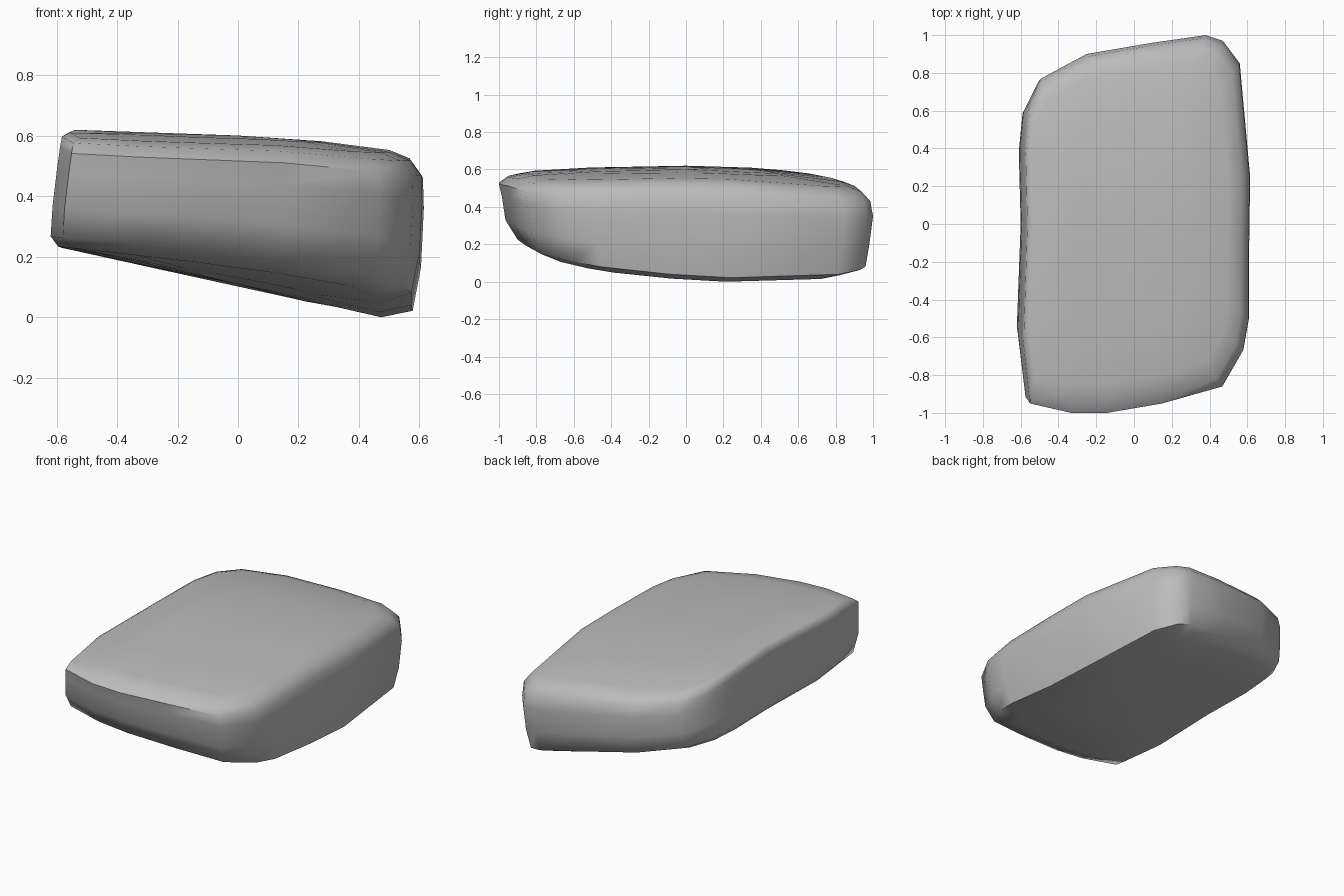
import bpy
import bmesh
import math

cube = bpy.data.objects.get("Cube")
if cube:
    bpy.data.objects.remove(cube, do_unlink=True)

# Plain stone colour
stone = bpy.data.materials.new("stone grey")
stone.use_nodes = True
colour = (0.5, 0.5, 0.5, 1)
stone.diffuse_color = colour
stone.node_tree.nodes["Principled BSDF"].inputs["Base Color"].default_value = colour

# Plan outline of the boulder, counterclockwise from the front right corner
outline = [(-.58, -.95), (-.35, -1), (-.15, -1), (.15, -.95), (.47, -.86),
           (.58, -.67), (.61, -.5), (.61, -.1), (.615, .25), (.56, .85),
           (.47, .97), (.38, 1), (.1, .96), (-.26, .9), (-.51, .77),
           (-.59, .61), (-.61, .4), (-.6, 0), (-.62, -.6)]


def top_height(x, y):
    """Gently domed upper surface that falls towards the left and the back."""
    droop = .09 if y > 0 else .04
    return .6 - .035 * x - .12 * max(x, 0) ** 2 - droop * y * y


def bottom_height(x, y):
    """Underside that slopes down to the left and lifts at the front."""
    return .1 - .22 * x + .075 * (x + .62) * (y - .4) ** 2


# Each ring: height fraction, then how far the outline reaches right, left, front, back
rings = [
    (0, .5, .4, .4, .5),
    (0, .96, .77, .78, .85),
    (.08, 1, .94, .9, .96),
    (.35, .99, .985, .965, .98),
    (.7, .965, 1, .985, 1),
    (.88, .95, .995, 1, .985),
    (.97, .94, .93, .95, .94),
    (1, .9, .82, .85, .86),
    (1, .5, .45, .5, .5),
]


def ring_points(level, right, left, front, back):
    for px, py in outline:
        x = px * (left if px > 0 else right)
        y = py * (back if py > 0 else front)
        low, high = bottom_height(x, y), top_height(x, y)
        yield x, y, low + level * (high - low)


# Loft the rings into a closed body
bm = bmesh.new()
loops = [[bm.verts.new(p) for p in ring_points(*ring)] for ring in rings]
count = len(outline)
for lower, upper in zip(loops, loops[1:]):
    for i in range(count):
        j = (i + 1) % count
        bm.faces.new((lower[i], lower[j], upper[j], upper[i]))

# Close both ends with a fan
for loop, height in ((loops[0], bottom_height), (loops[-1], top_height)):
    centre = bm.verts.new((0, 0, height(0, 0)))
    for i in range(count):
        bm.faces.new((loop[i], loop[(i + 1) % count], centre))
bmesh.ops.recalc_face_normals(bm, faces=bm.faces)

# Rest the lowest point on the ground
lowest = min(v.co.z for v in bm.verts)
bmesh.ops.translate(bm, verts=bm.verts, vec=(0, 0, -lowest))

mesh = bpy.data.meshes.new("boulder")
bm.to_mesh(mesh)
bm.free()
mesh.materials.append(stone)
boulder = bpy.data.objects.new("boulder", mesh)
bpy.context.collection.objects.link(boulder)
bpy.context.view_layer.objects.active = boulder
boulder.select_set(True)
bpy.ops.object.shade_smooth_by_angle(angle=math.radians(60))
